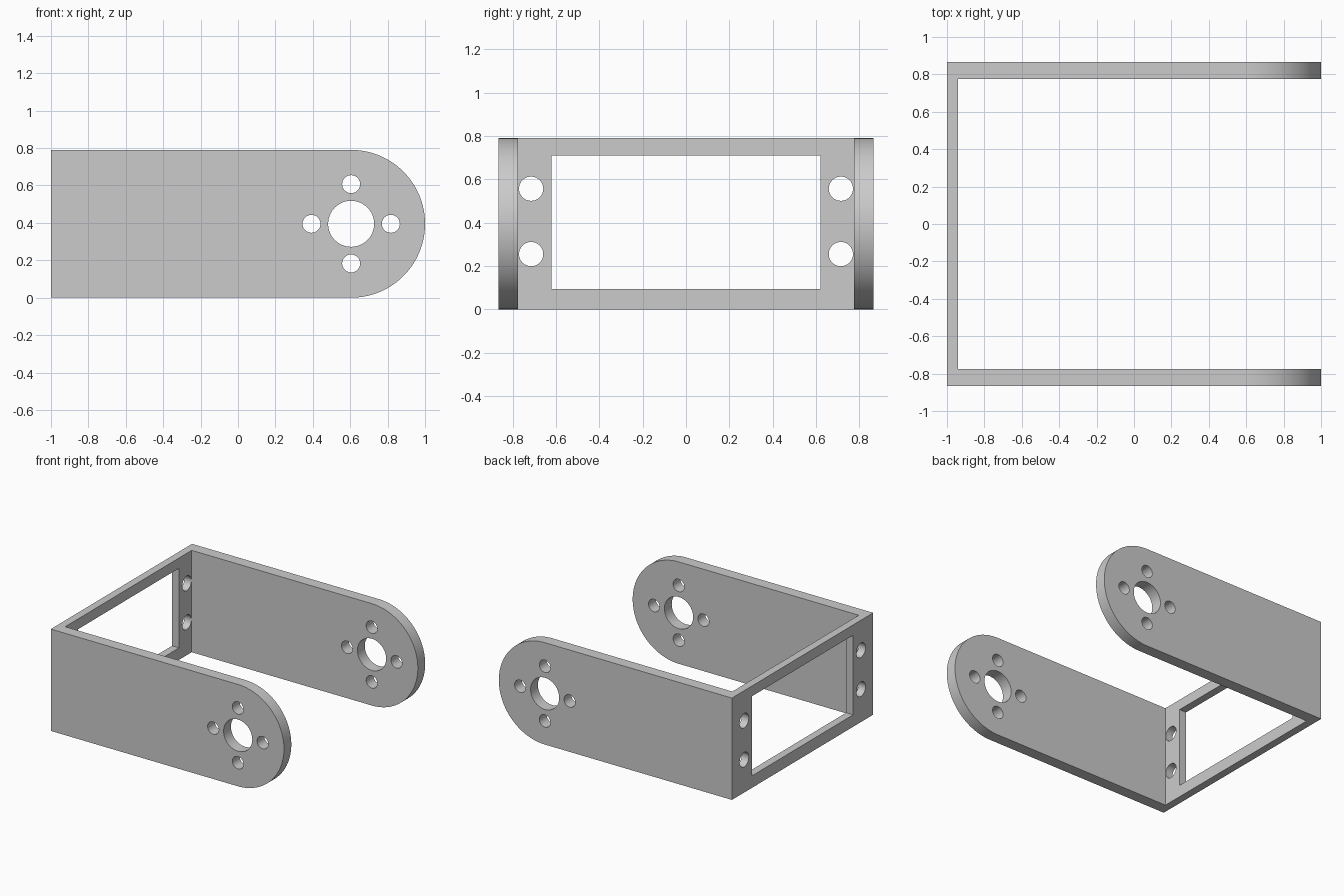
import bpy, bmesh
from math import cos, sin, pi, radians
from mathutils import Matrix

cube = bpy.data.objects.get("Cube")
if cube:
    bpy.data.objects.remove(cube, do_unlink=True)

HEIGHT, WIDTH = 0.79, 0.865       # bracket height and half width
ARM, BACK = 0.09, 0.06            # plate thicknesses
R = HEIGHT / 2
PIVOT = 1 - R                     # centre of the rounded arm tip

metal = bpy.data.materials.new("plain grey metal")
metal.use_nodes = True
grey = (0.6, 0.6, 0.6, 1)
metal.diffuse_color = grey
metal.node_tree.nodes["Principled BSDF"].inputs["Base Color"].default_value = grey


def arc(u, v, r, start=0, end=2 * pi, n=64):
    step = (end - start) / n
    return [(u + r * cos(start + i * step), v + r * sin(start + i * step)) for i in range(n)]


def rect(u0, v0, u1, v1):
    return [(u0, v0), (u1, v0), (u1, v1), (u0, v1)]


def plate(name, loops, thickness, matrix):
    """Extrude an outline with holes; the first loop is the outline."""
    curve = bpy.data.curves.new(name + "_profile", "CURVE")
    curve.dimensions = "2D"
    curve.fill_mode = "BOTH"
    curve.extrude = thickness / 2
    for loop in loops:
        spline = curve.splines.new("POLY")
        spline.points.add(len(loop) - 1)
        for point, (u, v) in zip(spline.points, loop):
            point.co = (u, v, 0, 1)
        spline.use_cyclic_u = True
    profile = bpy.data.objects.new(name + "_profile", curve)
    mesh = bpy.data.meshes.new_from_object(profile)
    bpy.data.objects.remove(profile)
    bpy.data.curves.remove(curve)

    bm = bmesh.new()
    bm.from_mesh(mesh)
    bmesh.ops.remove_doubles(bm, verts=bm.verts, dist=0.0001)
    bmesh.ops.transform(bm, matrix=matrix, verts=bm.verts)
    bmesh.ops.recalc_face_normals(bm, faces=bm.faces)
    bm.to_mesh(mesh)
    bm.free()
    mesh.name = name
    mesh.materials.clear()
    mesh.materials.append(metal)
    obj = bpy.data.objects.new(name, mesh)
    bpy.context.collection.objects.link(obj)
    bpy.ops.object.select_all(action="DESELECT")
    obj.select_set(True)
    bpy.context.view_layer.objects.active = obj
    bpy.ops.object.shade_smooth_by_angle(angle=radians(30))


# Side arms: rounded tip, pivot hole and four screw holes
outline = [(-1, 0)] + arc(PIVOT, R, R, -pi / 2, pi / 2) + [(PIVOT, HEIGHT), (-1, HEIGHT)]
holes = [arc(PIVOT, R, 0.123)]
holes += [arc(PIVOT + 0.212 * cos(a), R + 0.212 * sin(a), 0.048, n=40)
          for a in (0, pi / 2, pi, 3 * pi / 2)]
upright = Matrix.Rotation(pi / 2, 4, "X")
for name, side in (("front_arm", -1), ("back_arm", 1)):
    shift = Matrix.Translation((0, side * (WIDTH - ARM / 2), 0))
    plate(name, [outline] + holes, ARM, shift @ upright)

# Connecting plate: large window and two mounting holes at each end
inner = WIDTH - ARM
loops = [rect(-inner, 0, inner, HEIGHT), rect(-0.62, 0.093, 0.62, 0.71)]
loops += [arc(y, z, 0.056, n=40) for y in (-0.715, 0.715) for z in (0.255, 0.557)]
turn = Matrix.Translation((-1 + BACK / 2, 0, 0)) @ Matrix.Rotation(pi / 2, 4, "Z") @ upright
plate("connecting_plate", loops, BACK, turn)
